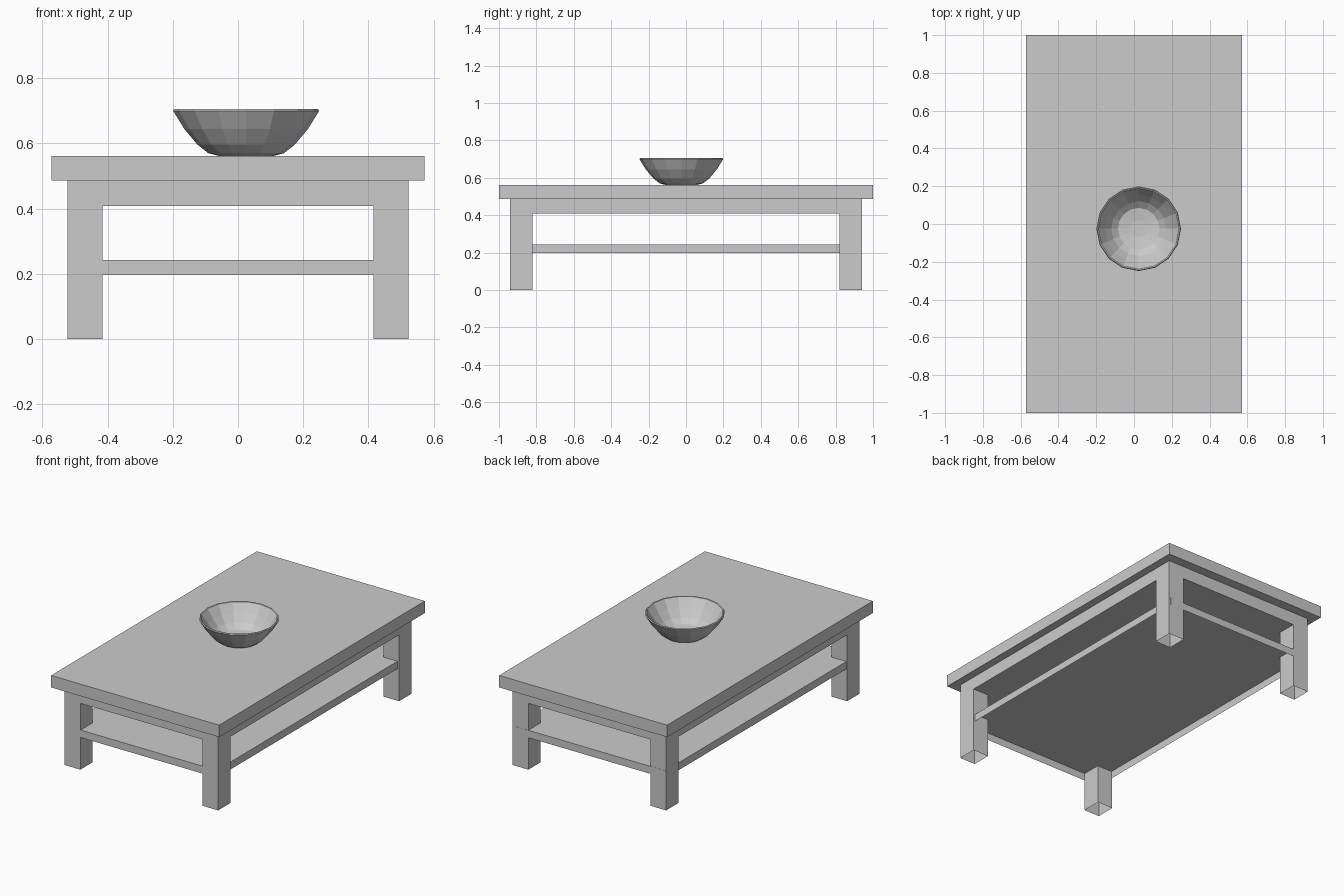
import bpy, bmesh
from math import pi, sin, cos

if "Cube" in bpy.data.objects:
    bpy.data.objects.remove(bpy.data.objects["Cube"])

TOP_Z, UNDER_Z, APRON_Z = 0.561, 0.487, 0.408


def finish(name, bm):
    mesh = bpy.data.meshes.new(name)
    bm.to_mesh(mesh)
    bm.free()
    obj = bpy.data.objects.new(name, mesh)
    bpy.context.collection.objects.link(obj)
    return obj


def box(name, lo, hi, open_bottom=False):
    bm = bmesh.new()
    bmesh.ops.create_cube(bm, size=1)
    if open_bottom:
        bottom = [f for f in bm.faces if f.normal.z < -0.5]
        bmesh.ops.delete(bm, geom=bottom, context='FACES_ONLY')
    for v in bm.verts:
        for k in range(3):
            v.co[k] = (lo[k] + hi[k]) / 2 + v.co[k] * (hi[k] - lo[k])
    return finish(name, bm)


# Table top, and lower shelf with a hollow underside
box("table_top", (-0.572, -1, UNDER_Z), (0.572, 1, TOP_Z))
box("lower_shelf", (-0.518, -0.938, 0.197), (0.512, 0.941, 0.243), open_bottom=True)

# Apron block with four legs, open at the bottom, grown from its corners
bm = bmesh.new()
xs = (-0.523, -0.415, 0.415, 0.523)
ys = (-0.94, -0.82, 0.82, 0.94)
grid = [[bm.verts.new((x, y, APRON_Z)) for y in ys] for x in xs]
cells = {}
for i in range(3):
    for j in range(3):
        cells[i, j] = bm.faces.new((grid[i][j], grid[i][j + 1],
                                    grid[i + 1][j + 1], grid[i + 1][j]))
border = [e for e in bm.edges if e.is_boundary]
wall = bmesh.ops.extrude_edge_only(bm, edges=border)["geom"]
for v in wall:
    if isinstance(v, bmesh.types.BMVert):
        v.co.z = UNDER_Z
corners = [cells[i, j] for i in (0, 2) for j in (0, 2)]
feet = bmesh.ops.extrude_discrete_faces(bm, faces=corners)["faces"]
for f in feet:
    for v in f.verts:
        v.co.z = 0
bmesh.ops.delete(bm, geom=feet, context='FACES_ONLY')
bmesh.ops.remove_doubles(bm, verts=bm.verts[:], dist=1e-5)
bmesh.ops.recalc_face_normals(bm, faces=bm.faces[:])
finish("apron_and_legs", bm)

# Bowl: 16-sided lathe, outside from the base up, over the rim, then inside
profile = [(0.08, TOP_Z), (0.116, 0.57), (0.15, 0.597), (0.19, 0.645),
           (0.224, 0.7), (0.22, 0.705), (0.214, 0.703), (0.18, 0.652),
           (0.145, 0.607), (0.11, 0.579), (0.045, 0.57)]
N = 16
bm = bmesh.new()
rings = [[bm.verts.new((r * cos(k * 2 * pi / N), r * sin(k * 2 * pi / N), z))
          for k in range(N)] for r, z in profile]
for a, b in zip(rings, rings[1:]):
    for k in range(N):
        n = (k + 1) % N
        bm.faces.new((a[k], a[n], b[n], b[k]))
bm.faces.new(rings[0])
bm.faces.new(rings[-1])
bmesh.ops.recalc_face_normals(bm, faces=bm.faces[:])
bowl = finish("bowl", bm)
bowl.location = (0.025, -0.025, 0)
